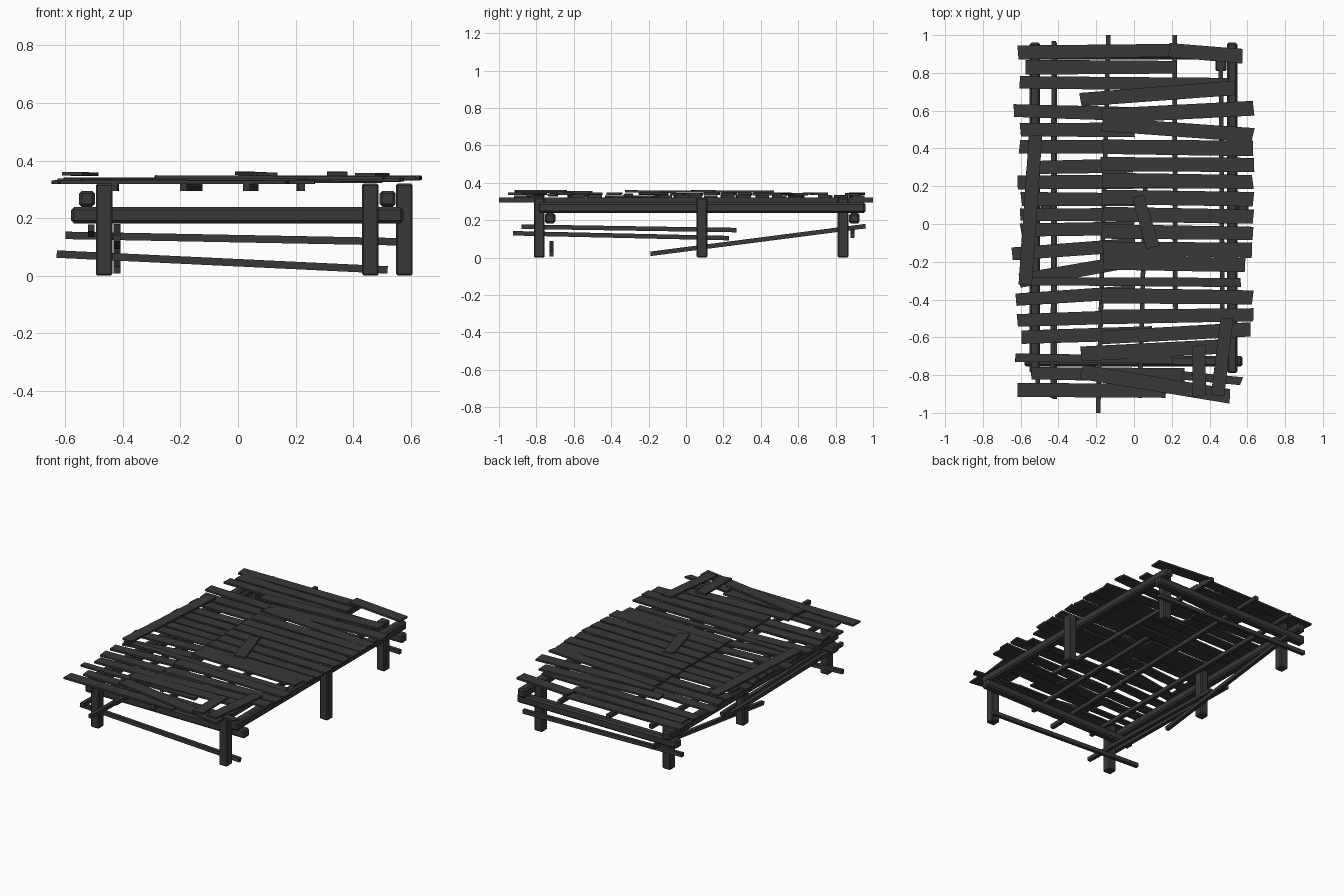
import bpy, bmesh, random
from mathutils import Vector, Matrix

random.seed(4)
cube = bpy.data.objects.get("Cube")
if cube:
    bpy.data.objects.remove(cube, do_unlink=True)

# Single weathered wood colour
wood = bpy.data.materials.new("dark_weathered_wood")
wood.use_nodes = True
tone = (0.04, 0.04, 0.04, 1)
wood.diffuse_color = tone
shader = next(n for n in wood.node_tree.nodes if n.type == "BSDF_PRINCIPLED")
shader.inputs["Base Color"].default_value = tone
shader.inputs["Roughness"].default_value = 0.9


def timber(name, start, end, width, height, ragged=0.0, bevel=0.0):
    """Box running from start to end, with optional uneven ends or chamfered edges."""
    start, end = Vector(start), Vector(end)
    along = (end - start).normalized()
    reference = Vector((0, 1, 0)) if abs(along.z) > 0.9 else Vector((0, 0, 1))
    side = reference.cross(along).normalized()
    up = along.cross(side)
    frame = Matrix((along, side, up)).transposed().to_4x4()
    frame.translation = (start + end) / 2

    bm = bmesh.new()
    bmesh.ops.create_cube(bm, size=1)
    bmesh.ops.scale(bm, vec=((end - start).length, width, height), verts=bm.verts)
    if ragged:
        # Shift each vertical pair of corners together so the ends look sawn askew
        for sx in (-1, 1):
            for sy in (-1, 1):
                shift = Vector((random.uniform(-ragged, ragged),
                                random.uniform(-ragged, ragged) / 2, 0))
                for v in bm.verts:
                    if v.co.x * sx > 0 and v.co.y * sy > 0:
                        v.co += shift
    if bevel:
        bmesh.ops.bevel(bm, geom=bm.edges[:], offset=bevel, segments=1, affect="EDGES")
    bm.transform(frame)
    mesh = bpy.data.meshes.new(name)
    bm.to_mesh(mesh)
    bm.free()
    mesh.materials.append(wood)
    obj = bpy.data.objects.new(name, mesh)
    bpy.context.collection.objects.link(obj)
    return obj


# Posts: corner pairs, and a middle pair with one set outside its beam
posts = {
    "front_right_post": (-.465, -.785), "front_left_post": (.46, -.785),
    "back_right_post": (-.465, .84), "back_left_post": (.46, .84),
    "middle_right_post": (-.465, .085), "middle_left_post": (.578, .085),
}
for name, (x, y) in posts.items():
    timber(name, (x, y, 0), (x, y, .32), .058, .058, bevel=.006)

# Main beams along the sides, and cross beams beneath them
for side, x in (("right", -.525), ("left", .52)):
    timber(side + "_side_beam", (x, -.79, .267), (x, .96, .267), .056, .056, bevel=.01)
for side, y in (("front", -.727), ("back", .9)):
    timber(side + "_cross_beam", (-.58, y, .21), (.575, y, .21), .056, .056, bevel=.01)

# Joists under the deck: x and y of both ends
joists = [
    (-.43, -.92, -.425, .97), (-.19, -1, -.135, 1), (.03, -.92, .06, .2),
    (.22, -.5, .215, 1), (.47, -.75, .46, .82),
]
for xa, ya, xb, yb in joists:
    timber("deck_joist", (xa, ya, .307), (xb, yb, .307), .024, .026)

# Thin braces lashed low between the posts
timber("front_low_brace", (-.63, -.72, .075), (.52, -.72, .02), .022, .026)
timber("back_low_brace", (-.6, .89, .14), (.55, .89, .118), .022, .026)
timber("outer_side_brace", (-.51, -.88, .165), (-.51, .27, .147), .024, .024)
timber("inner_side_brace", (-.42, -.925, .13), (-.42, .23, .104), .024, .024)
timber("sloping_side_brace", (-.42, -.19, .02), (-.42, .96, .168), .024, .024)


def lay(name, rows, z, width):
    for xa, ya, xb, yb in rows:
        za, zb = (z + random.uniform(-.003, .003) for _ in range(2))
        timber(name, (xa, ya, za), (xb, yb, zb), width, .012, ragged=.008)


# Lower planks, on the right half of the deck
lower = [
    (-.61, .91, .22, .92), (-.57, .83, .22, .83), (-.61, .75, .5, .74),
    (-.64, .6, 0, .58), (-.6, .5, 0, .5), (-.61, .41, .2, .41),
    (-.57, .3, 0, .31), (-.61, .22, .2, .22), (-.6, .13, 0, .13),
    (-.6, .05, .2, .05), (-.6, -.03, 0, -.02), (-.64, -.16, 0, -.11),
    (-.6, -.3, -.1, -.21), (-.62, -.4, 0, -.36), (-.62, -.51, .1, -.49),
    (-.6, -.6, .1, -.58), (-.55, -.79, .26, -.8), (-.62, -.88, .17, -.88),
]
lay("lower_plank", lower, .327, .072)

# Upper planks, overlapping them across the left half
upper = [
    (.18, .92, .57, .89), (-.28, .66, .53, .72), (-.17, .57, .63, .615),
    (-.17, .53, .63, .47), (-.17, -.2, .59, -.22), (-.17, -.49, .63, -.48),
    (-.17, -.6, .62, -.56), (-.28, -.69, .5, -.65), (-.28, -.78, .51, -.91),
]
# Regular run of parallel planks in the middle
upper += [(-.17, y + .01, .63, y) for y in (.4, .31, .22, .13, .04, -.05, -.14, -.39)]
lay("upper_plank", upper, .34, .076)

# Narrow slats filling gaps
slats = [(-.6, -.3, .57, -.31), (-.63, -.71, .2, -.72), (.25, -.8, .57, -.83)]
lay("narrow_slat", slats, .333, .042)

# Loose boards on top
loose = [(-.52, .47, -.58, -.33), (.49, -.5, .44, -.91), (.34, -.64, .345, -.91),
         (.02, .15, .1, -.12)]
lay("loose_top_board", loose, .353, .07)
